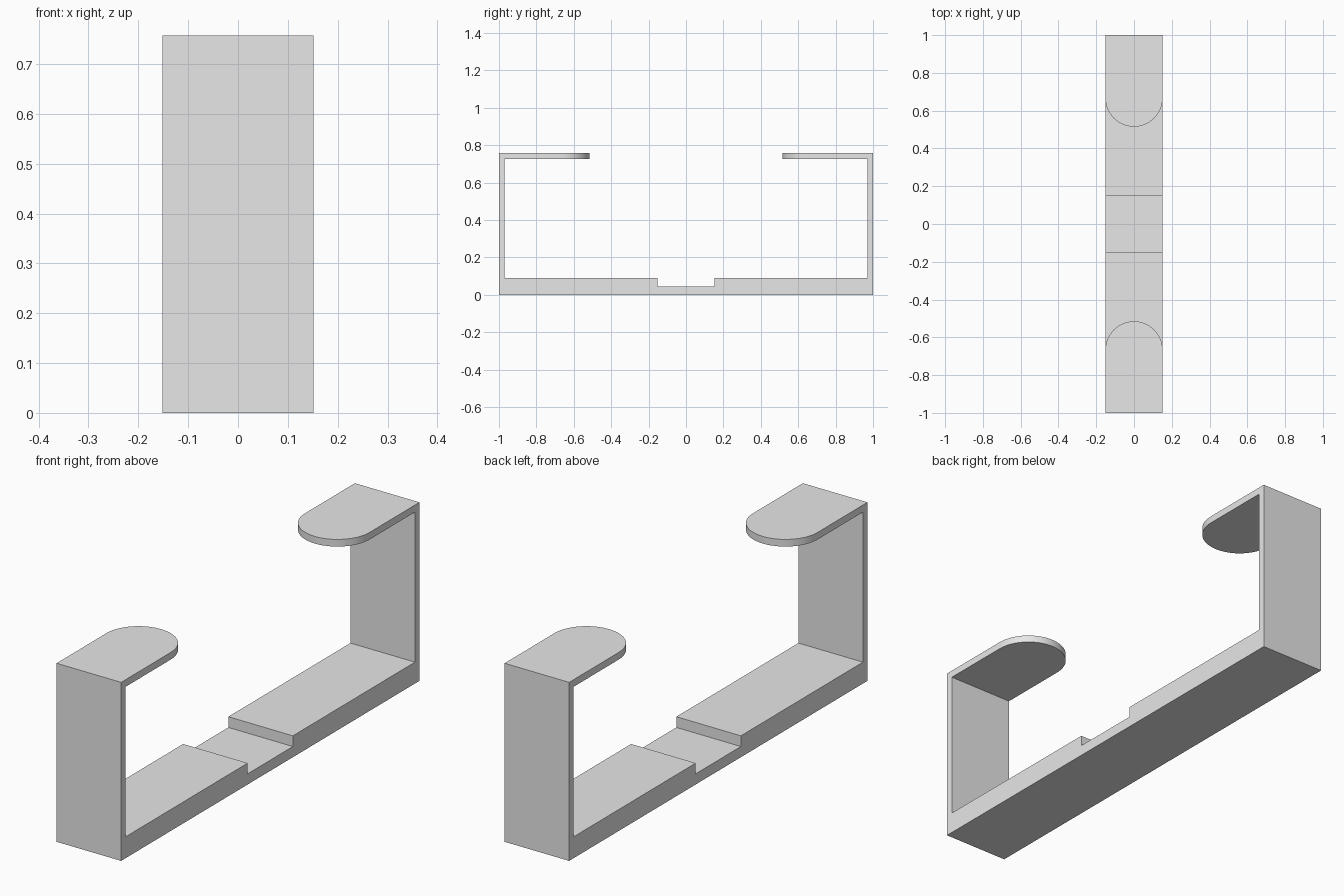
import bpy
import bmesh
import math

cube = bpy.data.objects.get("Cube")
if cube:
    bpy.data.objects.remove(cube, do_unlink=True)

UNIT = 1 / 66            # the longest side spans 132 of these units
HALF_LENGTH = 66
HALF_WIDTH = 10
HEIGHT = 50
WALL = 2
BASE = 6
GROOVE_Z = 3
GROOVE_HALF = 10
TAB_TIP = 34

grey = bpy.data.materials.new("plain_grey")
grey.use_nodes = True
colour = (0.8, 0.8, 0.8, 1)
grey.diffuse_color = colour
grey.node_tree.nodes["Principled BSDF"].inputs["Base Color"].default_value = colour

# Half of the side profile (y, z), from the groove out to the base corner
half = [
    (GROOVE_HALF, GROOVE_Z),
    (GROOVE_HALF, BASE),
    (HALF_LENGTH - WALL, BASE),
    (HALF_LENGTH - WALL, HEIGHT - WALL),
    (TAB_TIP, HEIGHT - WALL),
    (TAB_TIP, HEIGHT),
    (HALF_LENGTH, HEIGHT),
    (HALF_LENGTH, 0),
]
profile = half + [(-y, z) for y, z in reversed(half)]

# Extrude the mirrored profile across the width
bm = bmesh.new()
verts = [bm.verts.new((-HALF_WIDTH * UNIT, y * UNIT, z * UNIT)) for y, z in profile]
side = bm.faces.new(verts)
extruded = bmesh.ops.extrude_face_region(bm, geom=[side])
moved = [v for v in extruded["geom"] if isinstance(v, bmesh.types.BMVert)]
bmesh.ops.translate(bm, verts=moved, vec=(2 * HALF_WIDTH * UNIT, 0, 0))

# Round the tab tips into half circles
tips = [e for e in bm.edges
        if all(abs(abs(v.co.y) - TAB_TIP * UNIT) < 1e-4 for v in e.verts)
        and abs(e.verts[0].co.z - e.verts[1].co.z) > 1e-4]
bmesh.ops.bevel(bm, geom=tips, offset=HALF_WIDTH * UNIT * 0.9999, offset_type='OFFSET',
                segments=16, profile=0.5, affect='EDGES')
bmesh.ops.remove_doubles(bm, verts=bm.verts[:], dist=1e-4)
bmesh.ops.recalc_face_normals(bm, faces=bm.faces[:])

mesh = bpy.data.meshes.new("clip_bracket")
bm.to_mesh(mesh)
bm.free()
mesh.materials.append(grey)
bracket = bpy.data.objects.new("clip_bracket", mesh)
bpy.context.collection.objects.link(bracket)

# Smooth the curved tips while keeping the corners crisp
bpy.ops.object.select_all(action='DESELECT')
bracket.select_set(True)
bpy.context.view_layer.objects.active = bracket
bpy.ops.object.shade_smooth_by_angle(angle=math.radians(30))
